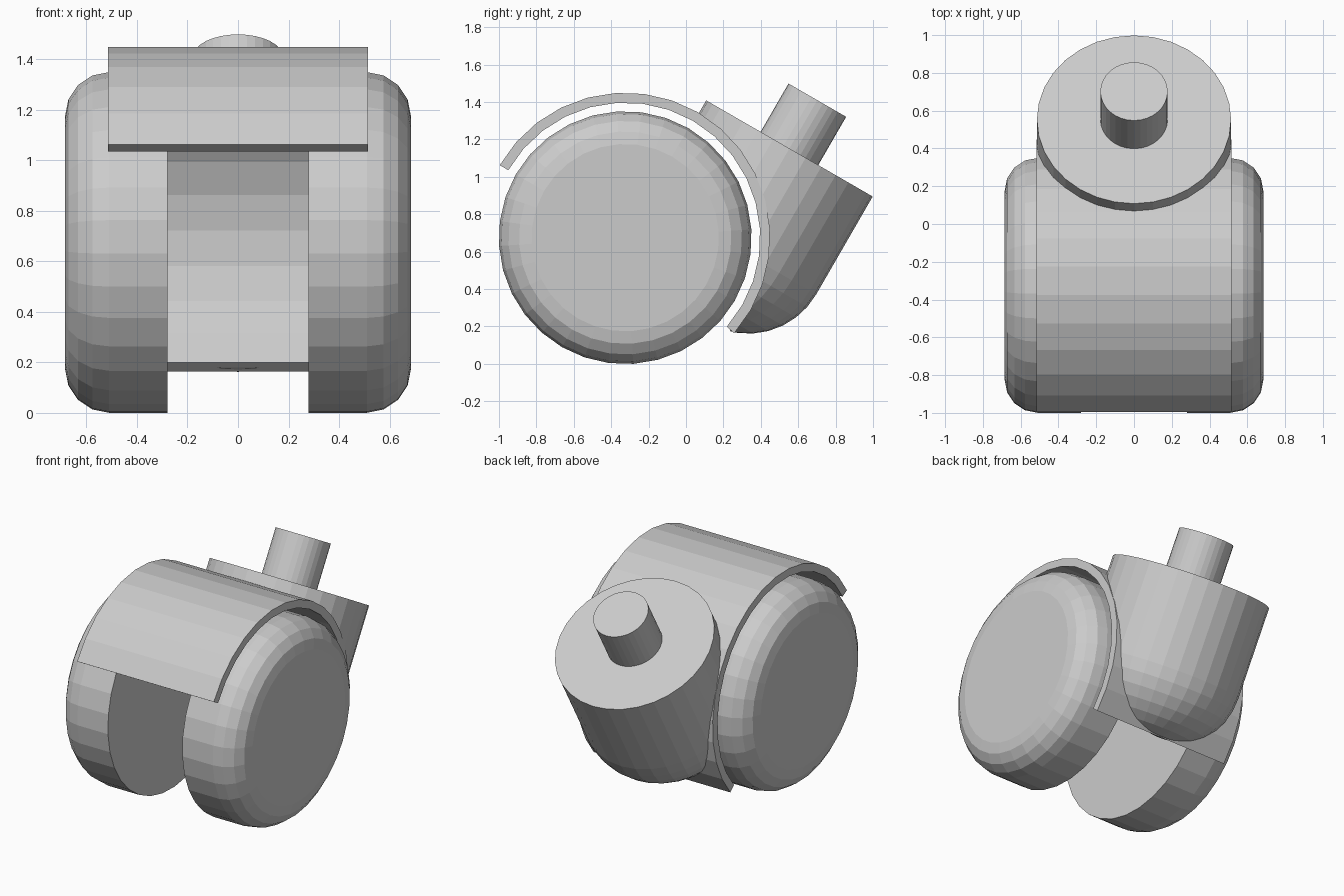
import bpy, bmesh
from math import sin, cos, pi, radians
from mathutils import Matrix

if "Cube" in bpy.data.objects:
    bpy.data.objects.remove(bpy.data.objects["Cube"])

SIDES = 32
# Everything is built around the wheel centre, then the whole caster leans 30 degrees
FRAME = Matrix.Translation((0, -0.325, 0.675)) @ Matrix.Rotation(radians(-30), 4, 'X')


def add_object(name, bm, local):
    bmesh.ops.recalc_face_normals(bm, faces=bm.faces)
    mesh = bpy.data.meshes.new(name)
    bm.to_mesh(mesh)
    bm.free()
    ob = bpy.data.objects.new(name, mesh)
    bpy.context.collection.objects.link(ob)
    ob.matrix_world = FRAME @ local
    return ob


def lathe(name, profile, local=Matrix()):
    """Closed solid turned about z from (radius, height) rings, capped at both ends."""
    bm = bmesh.new()
    rings = [[bm.verts.new((r * cos(2 * pi * i / SIDES), r * sin(2 * pi * i / SIDES), h))
              for i in range(SIDES)] for r, h in profile]
    for a, b in zip(rings, rings[1:]):
        for i in range(SIDES):
            j = (i + 1) % SIDES
            bm.faces.new((a[i], a[j], b[j], b[i]))
    bm.faces.new(rings[0])
    bm.faces.new(rings[-1])
    return add_object(name, bm, local)


def round_edge(radius, height, bevel, steps, direction):
    """Quarter-round rim from the side wall to the cap."""
    return [(radius - bevel + bevel * cos(pi / 2 * k / steps),
             height + direction * bevel * sin(pi / 2 * k / steps)) for k in range(steps + 1)]


# Twin wheels, rounded on the outside
wheel = [(0.676, 0.28)] + round_edge(0.676, 0.51, 0.175, 4, 1)
for side, angle in (("right", 90), ("left", -90)):
    lathe(side + "_wheel", wheel, Matrix.Rotation(radians(angle), 4, 'Y'))

# Curved fender over the wheels
bm = bmesh.new()
steps, half = 17, 0.515
sections = []
for k in range(steps + 1):
    a = radians(-11.25 + 11.25 * k)
    sections.append([bm.verts.new((x, r * cos(a), r * sin(a)))
                     for x, r in ((-half, 0.775), (half, 0.775), (half, 0.722), (-half, 0.722))])
for a, b in zip(sections, sections[1:]):
    for i in range(4):
        j = (i + 1) % 4
        bm.faces.new((a[i], a[j], b[j], b[i]))
bm.faces.new(sections[0])
bm.faces.new(sections[-1])
add_object("fender", bm, Matrix())

# Swivel housing with a rounded bottom, hollowed where the wheels run
swivel = Matrix.Translation((0, 0.522, 0))
housing = lathe("swivel_housing",
                [(0.514, 0.852)] + round_edge(0.514, 0.248, 0.42, 8, -1), swivel)
cutter = lathe("wheel_space_cutter", [(0.75, -1), (0.75, 1)], Matrix.Rotation(radians(90), 4, 'Y'))
cutter.hide_render = True
cutter.hide_viewport = True
cut = housing.modifiers.new("wheel_space", 'BOOLEAN')
cut.operation = 'DIFFERENCE'
cut.solver = 'EXACT'
cut.object = cutter

# Mounting stem
lathe("stem", [(0.178, 0.84), (0.178, 1.15)], swivel)
